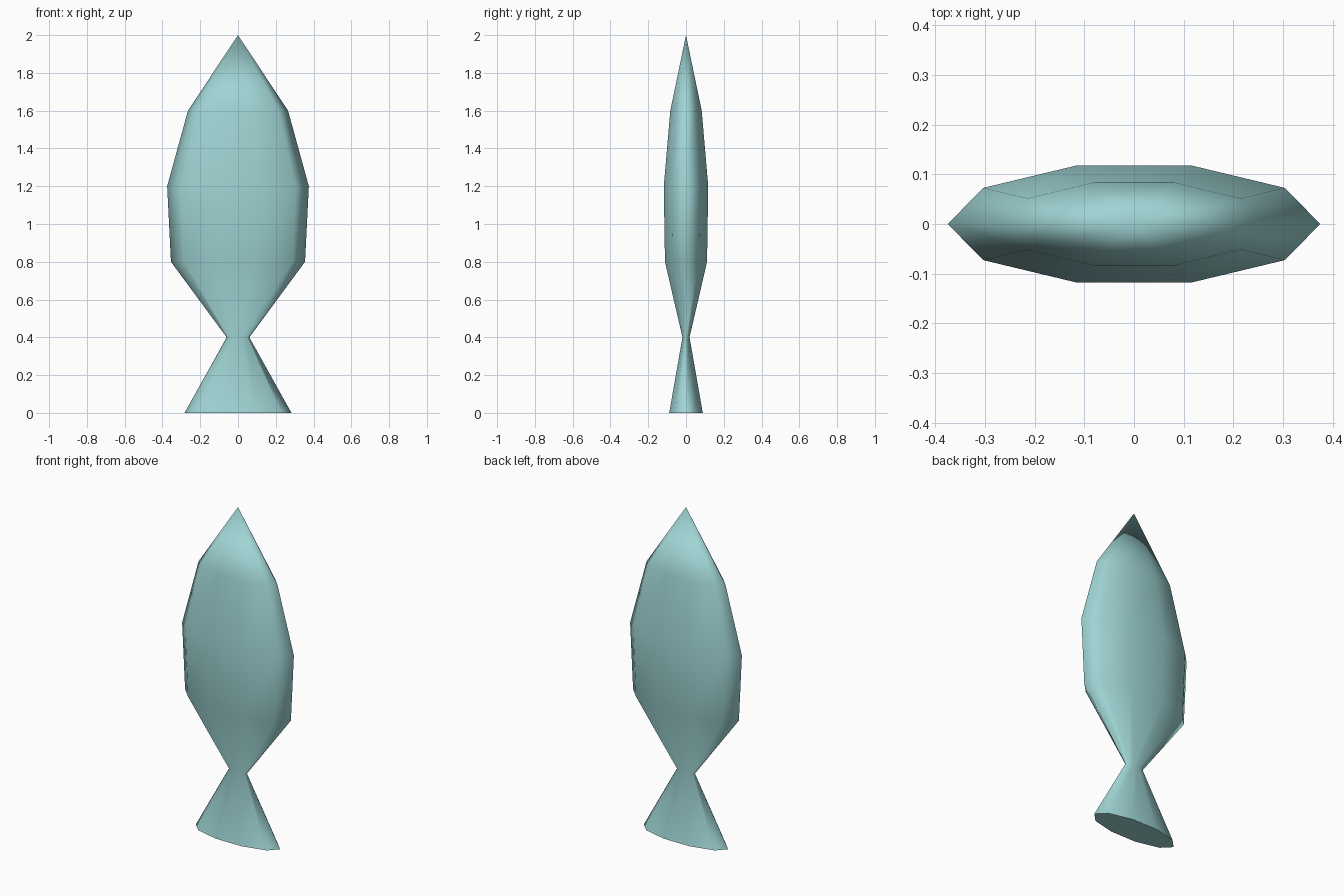
import bpy, bmesh, math

if "Cube" in bpy.data.objects:
    bpy.data.objects.remove(bpy.data.objects["Cube"])

SIDES = 10
FLATTEN = 0.33  # depth relative to width
# (half width, height) from tail to nose
PROFILE = [(0.283, 0.0), (0.06, 0.4), (0.355, 0.8), (0.375, 1.2), (0.265, 1.6)]

teal = bpy.data.materials.new("pale teal")
teal.diffuse_color = (0.35, 0.66, 0.66, 1)
teal.use_nodes = True
teal.node_tree.nodes["Principled BSDF"].inputs["Base Color"].default_value = teal.diffuse_color

# fish body: flattened ten-sided lathe standing on its tail
bm = bmesh.new()
rings = []
for r, z in PROFILE:
    angles = [2 * math.pi * i / SIDES for i in range(SIDES)]
    rings.append([bm.verts.new((r * math.cos(a), r * FLATTEN * math.sin(a), z)) for a in angles])
nose = bm.verts.new((0, 0, 2))

for i in range(SIDES):
    j = (i + 1) % SIDES
    for low, high in zip(rings, rings[1:]):
        bm.faces.new((low[i], low[j], high[j], high[i]))
    bm.faces.new((rings[-1][i], rings[-1][j], nose))
for f in bm.faces:
    f.smooth = True

# flat tail end with a sharp rim
cap = bm.faces.new(rings[0][::-1])
for e in cap.edges:
    e.smooth = False

mesh = bpy.data.meshes.new("fish_body")
bm.to_mesh(mesh)
bm.free()
mesh.materials.append(teal)
body = bpy.data.objects.new("fish_body", mesh)
bpy.context.collection.objects.link(body)
